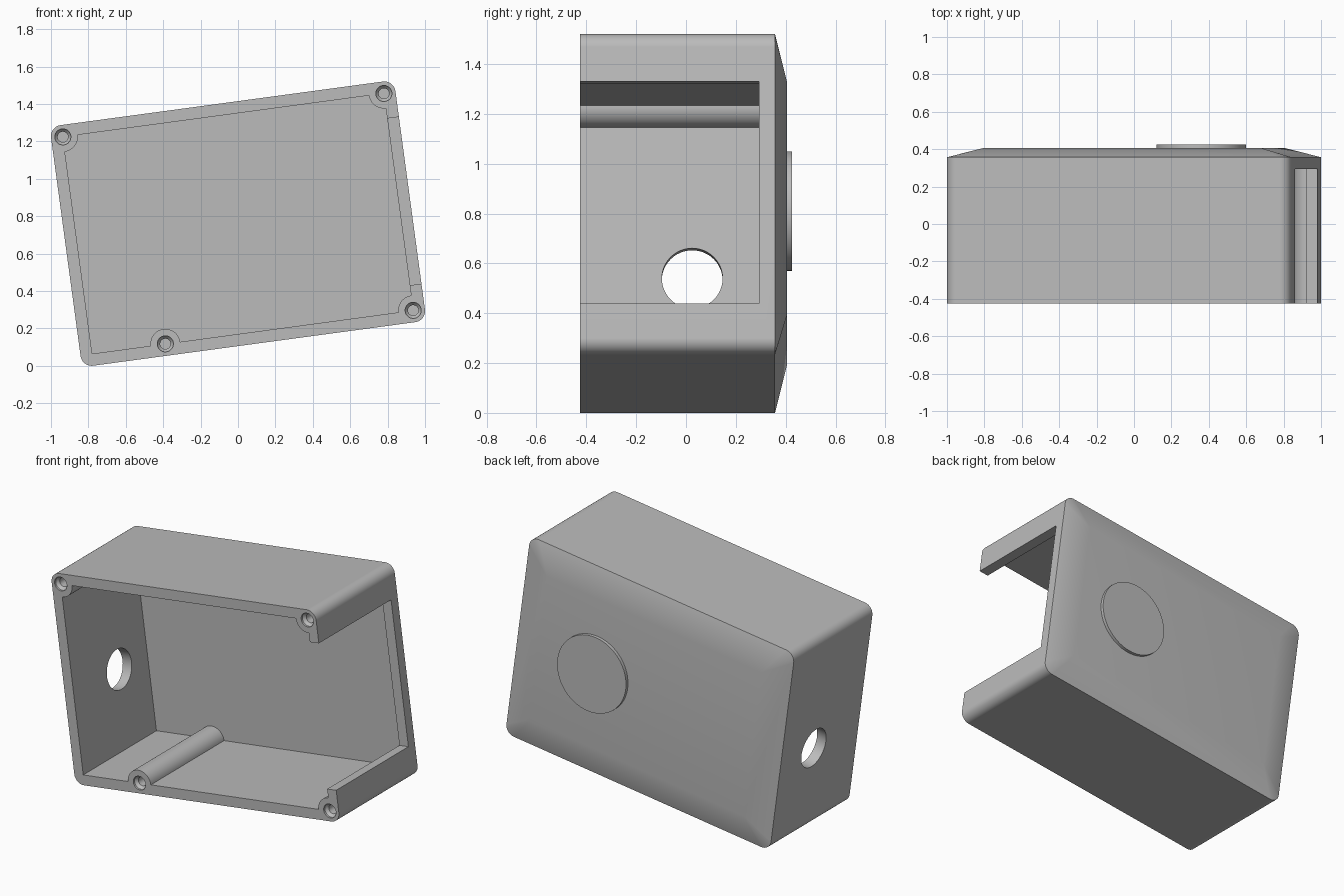
import bpy, bmesh, math
from mathutils import Matrix

cube = bpy.data.objects.get("Cube")
if cube:
    bpy.data.objects.remove(cube, do_unlink=True)

TILT = math.radians(7.7)
W, H, R = 0.929, 0.649, 0.06          # outer half sizes and corner radius
IW, IH, BOSS = 0.866, 0.585, 0.08     # inner half sizes and boss radius
FRONT, EDGE, BACK = -0.425, 0.357, 0.405
FLOOR, GAP = 0.303, 0.45

grey = bpy.data.materials.new("plain grey")
grey.use_nodes = True
grey.diffuse_color = (0.5, 0.5, 0.5, 1)
grey.node_tree.nodes["Principled BSDF"].inputs["Base Color"].default_value = (0.5, 0.5, 0.5, 1)


def arc(cx, cz, r, a, b, n=12):
    angles = [math.radians(a + (b - a) * i / n) for i in range(n + 1)]
    return [(cx + r * math.cos(t), cz + r * math.sin(t)) for t in angles]


def finish(bm, name):
    bmesh.ops.recalc_face_normals(bm, faces=bm.faces)
    mesh = bpy.data.meshes.new(name)
    bm.to_mesh(mesh)
    bm.free()
    mesh.materials.append(grey)
    obj = bpy.data.objects.new(name, mesh)
    bpy.context.collection.objects.link(obj)
    return obj


def loft(name, sections):
    """Join (y, outline) sections that all have the same number of points."""
    bm = bmesh.new()
    rings = [[bm.verts.new((x, y, z)) for x, z in pts] for y, pts in sections]
    for a, b in zip(rings, rings[1:]):
        for i in range(len(a)):
            j = (i + 1) % len(a)
            bm.faces.new((a[i], a[j], b[j], b[i]))
    bm.faces.new(rings[0])
    bm.faces.new(rings[-1])
    bmesh.ops.remove_doubles(bm, verts=bm.verts, dist=1e-5)
    return finish(bm, name)


def activate(obj):
    bpy.ops.object.select_all(action='DESELECT')
    obj.select_set(True)
    bpy.context.view_layer.objects.active = obj


def cut(obj, cutter):
    mod = obj.modifiers.new("cut", 'BOOLEAN')
    mod.operation, mod.solver, mod.object = 'DIFFERENCE', 'EXACT', cutter
    activate(obj)
    bpy.ops.object.modifier_apply(modifier=mod.name)
    bpy.data.objects.remove(cutter, do_unlink=True)


# Rounded outer block with a shallow hipped back
outline, inset = [], []
corners = [(1, 1), (-1, 1), (-1, -1), (1, -1)]
for k, (sx, sz) in enumerate(corners):
    pts = arc(sx * (W - R), sz * (H - R), R, 90 * k, 90 * k + 90)
    outline += pts
    inset += [(sx * (W - 0.176), sz * (H - 0.176))] * len(pts)
case = loft("enclosure_case", [(FRONT, outline), (EDGE, outline), (BACK, inset)])

# Cavity that leaves the screw bosses standing
BOTTOM_BOSS = -0.471
cavity = (arc(IW, -IH, BOSS, 90, 180) + arc(BOTTOM_BOSS, -IH, BOSS, 0, 180, 24)
          + [(-IW, -IH)] + arc(-IW, IH, BOSS, 270, 360) + arc(IW, IH, BOSS, 180, 270))
cut(case, loft("cavity_cutter", [(FRONT - 0.1, cavity), (FLOOR, cavity)]))

# Wide opening in one side wall
slot = [(IW - 0.03, -GAP), (W + 0.1, -GAP), (W + 0.1, GAP), (IW - 0.03, GAP)]
cut(case, loft("side_opening_cutter", [(FRONT - 0.1, slot), (0.293, slot)]))

# Countersunk screw holes
for x, z in [(IW, IH), (-IW, IH), (IW, -IH), (BOTTOM_BOSS, -IH)]:
    steps = [(FRONT - 0.02, 0.043), (FRONT + 0.012, 0.043), (FRONT + 0.03, 0.028), (0.0, 0.028)]
    cut(case, loft("screw_cutter", [(y, arc(x, z, r, 0, 345, 23)) for y, r in steps]))

# Round cable hole in the opposite wall
bm = bmesh.new()
place = Matrix.Translation((-W, 0.025, -0.105)) @ Matrix.Rotation(math.pi / 2, 4, 'Y')
bmesh.ops.create_cone(bm, cap_ends=True, segments=48, radius1=0.122, radius2=0.122,
                      depth=0.3, matrix=place)
cut(case, finish(bm, "cable_hole_cutter"))

# Raised round pad on the back
cx, cz = 0.36, 0.05
px = cx * math.cos(TILT) + cz * math.sin(TILT)
pz = cz * math.cos(TILT) - cx * math.sin(TILT)
pad_outline = arc(px, pz, 0.24, 0, 354.375, 63)
pad = loft("back_round_pad", [(BACK - 0.01, pad_outline), (0.425, pad_outline)])

# Tilt, stand on the ground and shade
stand = Matrix.Translation((0, 0, 0.76)) @ Matrix.Rotation(-TILT, 4, 'Y')
for obj in (case, pad):
    obj.data.transform(stand)
    activate(obj)
    bpy.ops.object.shade_smooth_by_angle(angle=math.radians(30))
    weighted = obj.modifiers.new("weighted normals", 'WEIGHTED_NORMAL')
    weighted.keep_sharp = True
